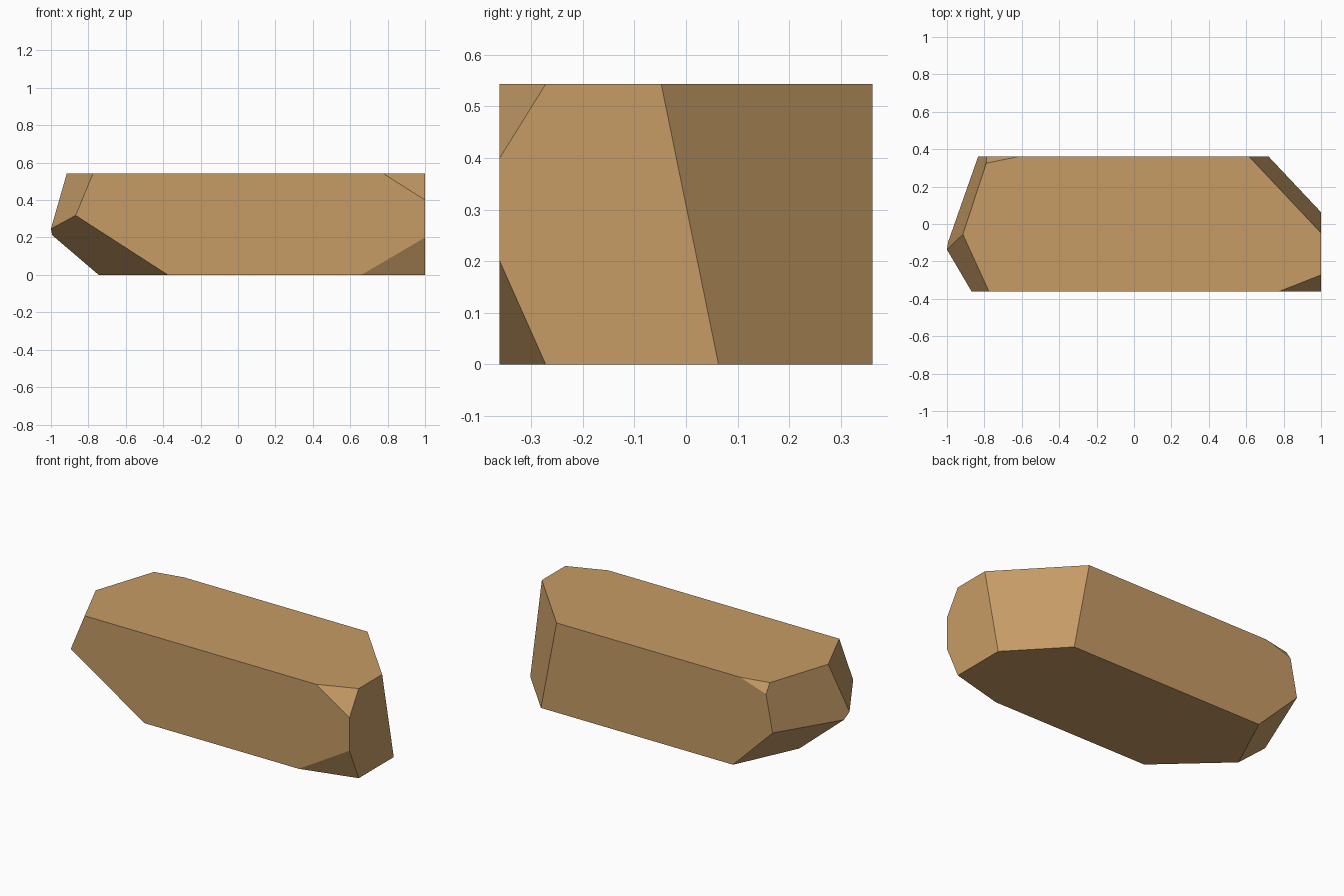
import bpy, bmesh
from mathutils import Vector

if "Cube" in bpy.data.objects:
    bpy.data.objects.remove(bpy.data.objects["Cube"])

HX, HY, H = 1.0, 0.361, 0.543

mat = bpy.data.materials.new("tan wood")
mat.diffuse_color = (0.565, 0.332, 0.133, 1)
mat.use_nodes = True
mat.node_tree.nodes["Principled BSDF"].inputs["Base Color"].default_value = mat.diffuse_color

# plain block
bm = bmesh.new()
bmesh.ops.create_cube(bm, size=1)
for v in bm.verts:
    v.co = Vector((v.co.x * 2 * HX, v.co.y * 2 * HY, (v.co.z + 0.5) * H))


def chop(a, b, c):
    """Slice off everything outside the plane through three points."""
    a, b, c = Vector(a), Vector(b), Vector(c)
    n = (b - a).cross(c - a).normalized()
    if n.dot(a - Vector((0, 0, H / 2))) < 0:
        n = -n
    bmesh.ops.bisect_plane(bm, geom=bm.verts[:] + bm.edges[:] + bm.faces[:],
                           plane_co=a, plane_no=n, clear_outer=True, dist=1e-5)
    rim = [e for e in bm.edges if e.is_boundary]
    bmesh.ops.holes_fill(bm, edges=rim, sides=0)


# right end: front top corner, front bottom corner, back edge
chop((0.775, -HY, H), (1, -HY, 0.40), (1, -0.272, H))
chop((0.66, -HY, 0), (1, -HY, 0.20), (1, -0.272, 0))
chop((1, -0.048, H), (1, 0.063, 0), (0.615, HY, H))
# left end: upper front, upper back
chop((-0.775, -HY, H), (-0.868, -HY, 0.318), (-0.915, -0.055, H))
chop((-0.915, -0.055, H), (-0.79, 0.325, H), (-1, -0.135, 0.245))
# left end: lower front, lower back
chop((-0.868, -HY, 0.318), (-0.375, -HY, 0), (-0.745, -0.02, 0))
chop((-0.568, HY, 0), (-0.745, -0.02, 0), (-0.84, HY, 0.27))
# left end: small chip at the back top corner
chop((-0.615, HY, H), (-0.79, 0.325, H), (-0.80, HY, 0.483))

bmesh.ops.recalc_face_normals(bm, faces=bm.faces[:])
mesh = bpy.data.meshes.new("chipped_block")
bm.to_mesh(mesh)
bm.free()
mesh.materials.append(mat)
obj = bpy.data.objects.new("chipped_block", mesh)
bpy.context.collection.objects.link(obj)
